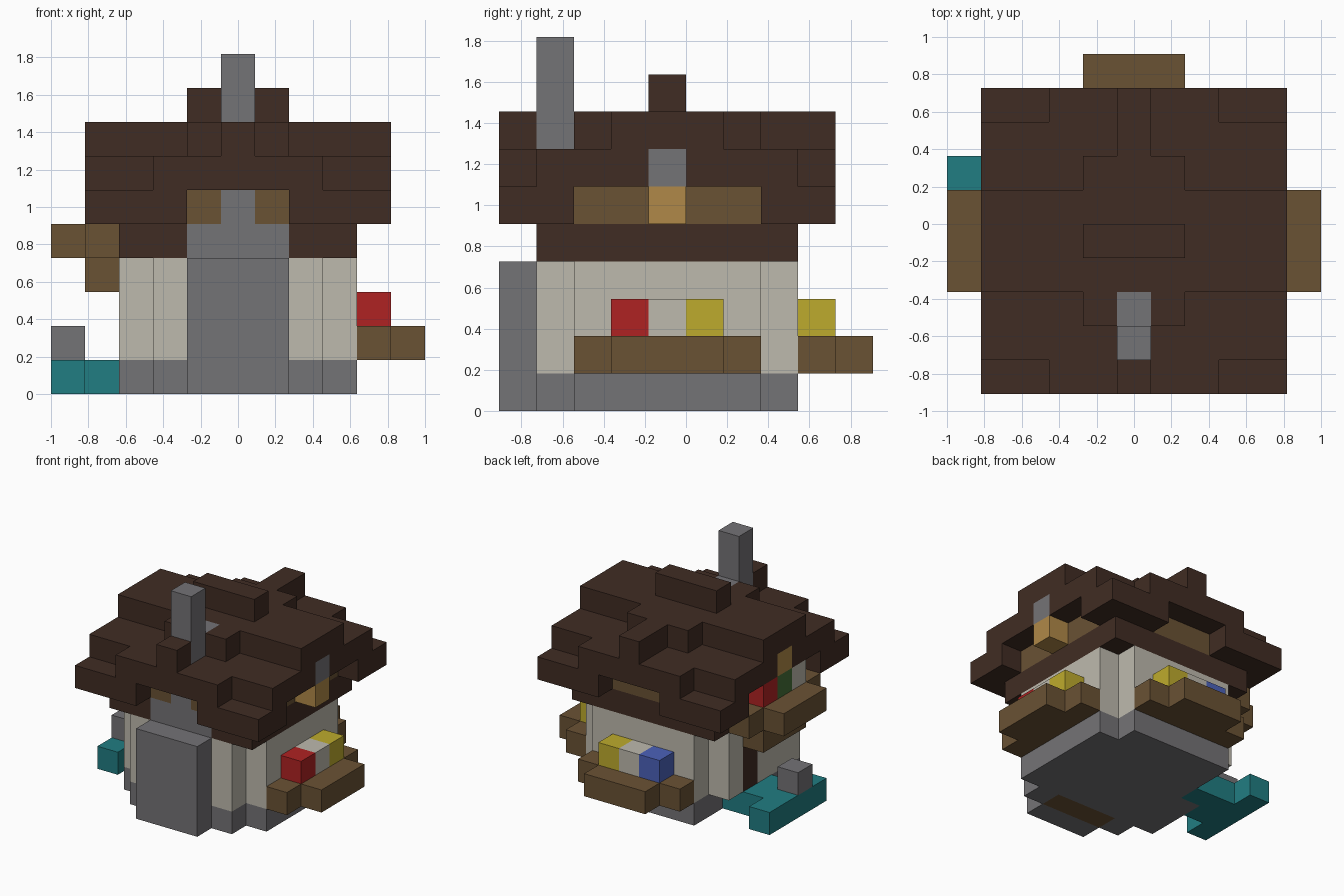
import bpy
import bmesh
from mathutils import Vector

# The cottage is made of equal cubes: eleven wide, ten deep, ten high
UNIT = 2 / 11
ORIGIN = Vector((-1, -10 / 11, 0))
CENTRE_X, CENTRE_Y = 5, 4

if "Cube" in bpy.data.objects:
    bpy.data.objects.remove(bpy.data.objects["Cube"], do_unlink=True)


def linear(c):
    c /= 255
    return c / 12.92 if c <= 0.04045 else ((c + 0.055) / 1.055) ** 2.4


def material(name, r, g, b):
    mat = bpy.data.materials.new(name)
    colour = (linear(r), linear(g), linear(b), 1)
    mat.use_nodes = True
    mat.diffuse_color = colour
    bsdf = mat.node_tree.nodes["Principled BSDF"]
    bsdf.inputs["Base Color"].default_value = colour
    bsdf.inputs["Roughness"].default_value = 0.9
    return mat


stone = material("stone_grey", 116, 115, 118)
plaster = material("plaster_cream", 190, 186, 174)
thatch = material("dark_thatch", 64, 44, 35)
wood = material("brown_wood", 106, 82, 52)
teal = material("teal_water", 33, 125, 130)
red = material("red_petals", 175, 34, 34)
yellow = material("yellow_petals", 190, 171, 45)
blue = material("blue_petals", 76, 98, 186)
green = material("green_leaves", 70, 112, 56)
amber = material("amber_lamp", 176, 137, 72)

cells = {}      # cube position -> part name
materials = {}  # part name -> material


def span(v):
    """One cube index, or a first and last index."""
    return range(v, v + 1) if isinstance(v, int) else range(v[0], v[1] + 1)


def block(part, mat, x, y, z):
    """Fill a box of cubes; later blocks replace earlier ones."""
    materials[part] = mat
    for i in span(x):
        for j in span(y):
            for k in span(z):
                cells[i, j, k] = part


def four_corners(part, mat, x, y, z):
    """Repeat a front left block in all four corners."""
    for i in span(x):
        for j in span(y):
            for mi in (i, 2 * CENTRE_X - i):
                for mj in (j, 2 * CENTRE_Y - j):
                    block(part, mat, mi, mj, z)


def notched_floor(part, mat, z):
    """Square plan with its corners left out."""
    block(part, mat, (2, 8), (2, 6), z)
    block(part, mat, (3, 7), (1, 7), z)


# Foundation and walls
notched_floor("foundation", stone, 0)
del cells[2, 6, 0]
notched_floor("walls", plaster, (1, 3))
block("hearth", wood, (4, 6), 1, 0)
block("door", thatch, 2, 5, (1, 2))

# Roof: wall band, gable walls, then eaves and stepped ridges
block("roof", thatch, (2, 8), (1, 7), 4)
block("gable_walls", wood, (2, 8), (1, 7), 5)
four_corners("roof", thatch, (1, 3), 0, 5)
four_corners("roof", thatch, (1, 3), 1, 5)
block("roof", thatch, (1, 9), (1, 7), 6)
block("roof", thatch, (3, 7), (0, 8), 6)
block("roof", thatch, (1, 9), (3, 5), 7)
block("roof", thatch, (4, 6), (2, 6), 7)
block("roof", thatch, 5, (0, 8), 7)
block("roof", thatch, (4, 6), 4, 8)

# Chimney breast, shoulder and stack
block("chimney", stone, (4, 6), 0, (0, 3))
block("chimney", stone, (4, 6), 1, 4)
block("chimney", stone, 5, 1, (5, 9))
block("chimney", stone, 5, 2, 7)

# Lamps under the side gables
block("lamp_hook", stone, 9, 4, 6)
block("right_lamp", amber, 9, 4, 5)
block("left_lamp", amber, 1, 4, 6)

# Side flower box
block("side_flower_box", wood, 9, (2, 6), 1)
block("side_flower_box", wood, 10, (3, 5), 1)
for j, (name, mat) in enumerate([("red", red), ("cream", plaster), ("yellow", yellow)]):
    block("side_flower_" + name, mat, 9, 3 + j, 2)

# Back flower box
block("back_flower_box", wood, (3, 7), 8, 1)
block("back_flower_box", wood, (4, 6), 9, 1)
for i, (name, mat) in enumerate([("blue", blue), ("cream", plaster), ("yellow", yellow)]):
    block("back_flower_" + name, mat, 4 + i, 8, 2)

# Balcony over the door, with its flowers
block("balcony", wood, 1, (3, 5), 3)
block("balcony", wood, 1, (2, 6), 4)
block("balcony", wood, 0, (3, 5), 4)
for j, (name, mat) in enumerate([("cream", plaster), ("green", green), ("red", red)]):
    block("balcony_flower_" + name, mat, 1, 3 + j, 5)

# Pond at the doorstep, with a rock on it
block("pond", teal, 0, (3, 6), 0)
block("pond", teal, 1, (4, 5), 0)
block("pond", teal, 2, 5, 0)
block("pond_rock", stone, 0, 4, 1)


def build(part):
    """Make one object from the exposed cube faces of a part."""
    bm = bmesh.new()
    for cell, owner in cells.items():
        if owner != part:
            continue
        for axis in range(3):
            for side in (0, 1):
                neighbour = list(cell)
                neighbour[axis] += 2 * side - 1
                if tuple(neighbour) in cells:
                    continue
                u, v = (axis + 1) % 3, (axis + 2) % 3
                corners = []
                for du, dv in ((0, 0), (1, 0), (1, 1), (0, 1)):
                    p = list(cell)
                    p[axis] += side
                    p[u] += du
                    p[v] += dv
                    corners.append(bm.verts.new(ORIGIN + Vector(p) * UNIT))
                bm.faces.new(corners if side else corners[::-1])
    bmesh.ops.remove_doubles(bm, verts=bm.verts, dist=UNIT / 100)
    bmesh.ops.dissolve_limit(bm, angle_limit=0.01, verts=bm.verts, edges=bm.edges)
    mesh = bpy.data.meshes.new(part)
    bm.to_mesh(mesh)
    bm.free()
    mesh.materials.append(materials[part])
    bpy.context.scene.collection.objects.link(bpy.data.objects.new(part, mesh))


for part_name in materials:
    build(part_name)
